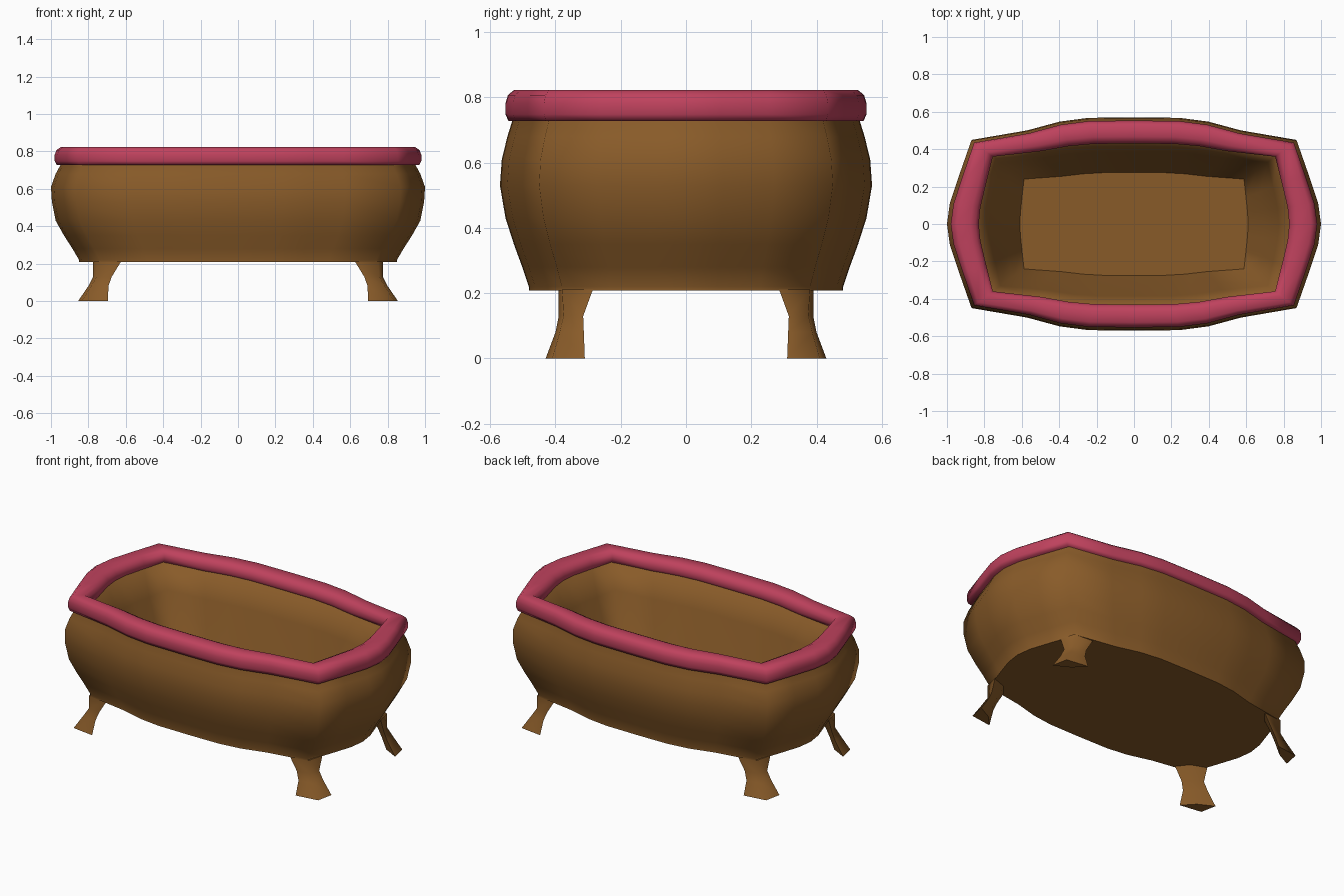
import bpy, bmesh, math

if "Cube" in bpy.data.objects:
    bpy.data.objects.remove(bpy.data.objects["Cube"])


def material(name, rgb):
    m = bpy.data.materials.new(name)
    m.diffuse_color = (*rgb, 1)
    m.use_nodes = True
    m.node_tree.nodes["Principled BSDF"].inputs["Base Color"].default_value = m.diffuse_color
    return m


BROWN = material("brown", (0.25, 0.105, 0.022))
PINK = material("pink", (0.52, 0.054, 0.11))

# plan shape of one quarter: (fraction along edge, fraction of bulge)
LONG = [(0, 1), (0.28, 0.98), (0.46, 0.81), (0.66, 0.42)]
SHORT = [(0.6, 0.48), (0.25, 0.88)]


def outline(X, Y, cx, cy, z):
    """Bowed rectangle: X, Y are the mid-side extents, cx, cy the corner."""
    long_side = [(t * cx, cy + b * (Y - cy)) for t, b in LONG]
    short_side = [(cx + b * (X - cx), t * cy) for t, b in SHORT]
    q = long_side + [(cx, cy)] + short_side
    right = q + [(X, 0)] + [(x, -y) for x, y in reversed(q)]
    left = [(-x, y) for x, y in reversed(right[1:-1])]
    return [(x, y, z) for x, y in right + left]


def loft(name, rings, mat, closed=False, angle=75, sharp_z=()):
    """Skin a stack of rings; either cap both ends or close the loop."""
    bm = bmesh.new()
    vs = [[bm.verts.new(p) for p in r] for r in rings]
    n = len(vs[0])
    pairs = list(zip(vs, vs[1:])) + ([(vs[-1], vs[0])] if closed else [])
    for a, b in pairs:
        for i in range(n):
            j = (i + 1) % n
            bm.faces.new((a[i], a[j], b[j], b[i]))
    if not closed:
        bm.faces.new(vs[0])
        bm.faces.new(vs[-1])
    bmesh.ops.recalc_face_normals(bm, faces=bm.faces)
    me = bpy.data.meshes.new(name)
    bm.to_mesh(me)
    bm.free()
    me.materials.append(mat)
    ob = bpy.data.objects.new(name, me)
    bpy.context.collection.objects.link(ob)
    bpy.ops.object.select_all(action='DESELECT')
    ob.select_set(True)
    bpy.context.view_layer.objects.active = ob
    bpy.ops.object.shade_smooth_by_angle(angle=math.radians(angle))
    for e in me.edges:  # always crease the floor outlines
        zs = [me.vertices[v].co.z for v in e.vertices]
        if any(all(abs(z - s) < 1e-4 for z in zs) for s in sharp_z):
            e.use_edge_sharp = True
    return ob


# tub: outer belly going up, then straight basin walls down to the floor
outer = [(0.85, 0.845, 0.208), (0.85, 0.845, 0.22), (0.885, 0.88, 0.28),
         (0.93, 0.925, 0.35), (0.975, 0.97, 0.43), (0.995, 1.0, 0.53),
         (1.0, 0.99, 0.61), (0.975, 0.96, 0.68), (0.945, 0.93, 0.735),
         (0.94, 0.925, 0.77)]
inner = [(0.84, 0.44, 0.765, 0.37, 0.77), (0.775, 0.385, 0.715, 0.33, 0.6),
         (0.695, 0.33, 0.655, 0.285, 0.43), (0.61, 0.275, 0.588, 0.24, 0.27)]
loft("tub", [outline(sx, 0.57 * sy, 0.87 * sx, 0.45 * sy, z) for sx, sy, z in outer]
     + [outline(*r) for r in inner], BROWN, sharp_z=(0.208, 0.27))

# rolled rim: f blends from the outer edge to the inner edge
RIM_OUT, RIM_IN = (0.98, 0.553, 0.855, 0.435), (0.83, 0.43, 0.755, 0.36)
section = [(0.07, 0.728), (0, 0.748), (0, 0.782), (0.06, 0.807), (0.22, 0.823),
           (0.7, 0.823), (0.88, 0.812), (1, 0.79), (1, 0.765), (0.93, 0.74)]
loft("rim", [outline(*[a + f * (b - a) for a, b in zip(RIM_OUT, RIM_IN)], z)
             for f, z in section], PINK, closed=True)

# flared feet: each level is (outer corner, long-side, inner, short-side, z)
levels = [((0.835, 0.41), (0.695, 0.43), (0.76, 0.36), (0.855, 0.31), 0.0),
          ((0.785, 0.387), (0.693, 0.40), (0.735, 0.348), (0.80, 0.313), 0.08),
          ((0.755, 0.375), (0.675, 0.39), (0.712, 0.343), (0.775, 0.315), 0.13),
          ((0.75, 0.38), (0.625, 0.39), (0.68, 0.32), (0.775, 0.285), 0.212)]
for sx, side in ((-1, "left"), (1, "right")):
    for sy, end in ((-1, "front"), (1, "back")):
        loft(f"{end}_{side}_leg",
             [[(sx * x, sy * y, lv[4]) for x, y in lv[:4]] for lv in levels],
             BROWN, angle=85, sharp_z=(0.0,))
